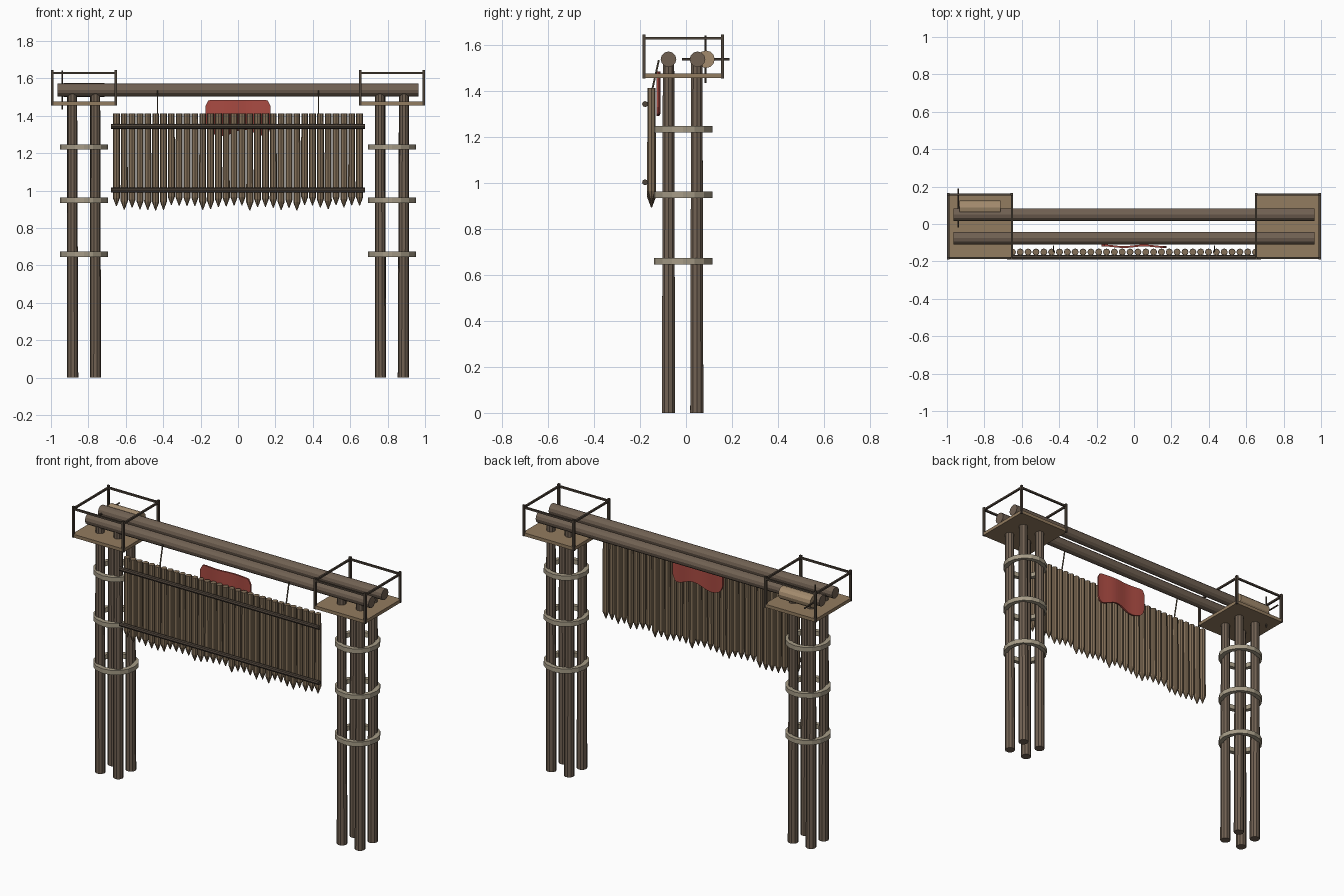
import bpy, bmesh, math, random
from mathutils import Vector

random.seed(4)
cube = bpy.data.objects.get("Cube")
if cube:
    bpy.data.objects.remove(cube)


def material(name, r, g, b):
    m = bpy.data.materials.new(name)
    m.use_nodes = True
    m.diffuse_color = (r, g, b, 1)
    m.node_tree.nodes["Principled BSDF"].inputs["Base Color"].default_value = (r, g, b, 1)
    return m


LOG = material("brown log", 0.165, 0.12, 0.086)
DARK = material("dark wood", 0.075, 0.056, 0.041)
PLANK = material("plank wood", 0.29, 0.2, 0.115)
STAKE = material("stake wood", 0.23, 0.162, 0.098)
BAND = material("pale band", 0.38, 0.33, 0.24)
DRUM = material("drum wood", 0.37, 0.26, 0.155)
ROPE = material("rope", 0.15, 0.12, 0.08)
RED = material("red cloth", 0.4, 0.07, 0.055)


def finish(name, bm, mat):
    bmesh.ops.recalc_face_normals(bm, faces=bm.faces)
    me = bpy.data.meshes.new(name)
    bm.to_mesh(me)
    bm.free()
    me.materials.append(mat)
    ob = bpy.data.objects.new(name, me)
    bpy.context.collection.objects.link(ob)
    return ob


def rod(name, a, b, r1, mat, r2=None, sides=10):
    """Tapered cylinder running from point a to point b."""
    a, b = Vector(a), Vector(b)
    bm = bmesh.new()
    bmesh.ops.create_cone(bm, cap_ends=True, segments=sides, radius1=r1,
                          radius2=r1 if r2 is None else r2, depth=(b - a).length)
    ob = finish(name, bm, mat)
    ob.location = (a + b) / 2
    ob.rotation_euler = (b - a).to_track_quat("Z", "Y").to_euler()


def box(name, centre, size, mat):
    bm = bmesh.new()
    bmesh.ops.create_cube(bm, size=1)
    for v in bm.verts:
        v.co = Vector([c * s for c, s in zip(v.co, size)]) + Vector(centre)
    finish(name, bm, mat)


def lathe(name, profile, centre, mat, sides, closed):
    """Rings of (radius, height) joined around the vertical axis."""
    bm = bmesh.new()
    rings = []
    for r, z in profile:
        rings.append([bm.verts.new((centre[0] + r * math.cos(t), centre[1] + r * math.sin(t), z))
                      for t in (2 * math.pi * i / sides for i in range(sides))])
    pairs = list(zip(rings, rings[1:]))
    if closed:
        pairs.append((rings[-1], rings[0]))
    else:
        bm.faces.new(rings[0])
        bm.faces.new(rings[-1])
    for lo, hi in pairs:
        for i in range(sides):
            j = (i + 1) % sides
            bm.faces.new((lo[i], lo[j], hi[j], hi[i]))
    finish(name, bm, mat)


# Two towers: posts, bands, platform and guard rail
MID_Y = -0.012
for side, sx in (("right", -1), ("left", 1)):
    cx = 0.823 * sx
    for dx in (-0.061, 0.061):
        for y in (-0.076, 0.047):
            lean = random.uniform(-0.004, 0.004)
            rod(side + "_tower_post", (cx + dx, y, 0), (cx + dx + lean, y, 1.54), 0.03, LOG, 0.026)
    for z in (0.66, 0.948, 1.233):
        lathe(side + "_tower_band", [(0.1, z - 0.014), (0.128, z - 0.014),
                                     (0.128, z + 0.014), (0.1, z + 0.014)],
              (cx, MID_Y), BAND, 16, True)
    box(side + "_platform", (cx, MID_Y, 1.466), (0.35, 0.35, 0.02), PLANK)
    h = 0.17
    for ex in (-h, h):
        for ey in (-h, h):
            box(side + "_rail_post", (cx + ex, MID_Y + ey, 1.55), (0.013, 0.013, 0.19), DARK)
        box(side + "_side_rail", (cx + ex, MID_Y, 1.63), (0.011, 2 * h, 0.011), DARK)
        box(side + "_long_rail", (cx, MID_Y + ex, 1.63), (2 * h, 0.011, 0.011), DARK)

# Twin beams spanning the towers
for name, y in (("front_beam", -0.076), ("back_beam", 0.05)):
    rod(name, (-0.965, y, 1.538), (0.965, y, 1.538), 0.034, LOG, sides=12)

# Winch drum with crossed handles
rod("winch_drum", (-0.932, 0.087, 1.538), (-0.715, 0.087, 1.538), 0.038, DRUM, sides=12)
rod("winch_axle", (-0.945, 0.087, 1.538), (-0.93, 0.087, 1.538), 0.008, DARK)
rod("winch_handle_flat", (-0.94, -0.018, 1.538), (-0.94, 0.19, 1.538), 0.005, DARK, sides=6)
rod("winch_handle_upright", (-0.94, 0.085, 1.435), (-0.94, 0.085, 1.642), 0.005, DARK, sides=6)

# Hanging gate of pointed stakes
COUNT = 32
for i in range(COUNT):
    x = -0.65 + 1.3 * i / (COUNT - 1)
    tip = random.uniform(0.89, 0.925)
    lathe("gate_stake", [(0.002, tip), (0.019, tip + 0.045), (0.018, 1.413)],
          (x, -0.15), STAKE, 8, False)
for z in (1.343, 1.003):
    rod("gate_crossbar", (-0.678, -0.178, z), (0.678, -0.178, z), 0.013, DARK, sides=8)
for x in (-0.43, 0.43):
    rod("gate_rope", (x, -0.148, 1.4), (x, -0.118, 1.535), 0.004, ROPE, sides=6)

# Red cloth with rounded top corners and a wavy hem
bm = bmesh.new()
columns = []
N = 24
for i in range(N + 1):
    u = 2 * i / N - 1
    corner = min(1, max(0, abs(u) - 0.85) / 0.15)
    top = 1.485 - 0.03 * (1 - math.sqrt(1 - corner * corner))
    hem = 1.308 - 0.016 * math.cos(4.6 * (u + 0.5)) + 0.035 * corner ** 2
    y = -0.119 + 0.004 * math.sin(5 * u)
    columns.append([[bm.verts.new((0.173 * u, y + d, z)) for z in (hem, top)]
                    for d in (-0.005, 0.005)])
for (af, ab), (bf, bb) in zip(columns, columns[1:]):
    bm.faces.new((af[0], bf[0], bf[1], af[1]))
    bm.faces.new((ab[0], ab[1], bb[1], bb[0]))
    bm.faces.new((af[1], bf[1], bb[1], ab[1]))
    bm.faces.new((af[0], ab[0], bb[0], bf[0]))
for f, b in (columns[0], columns[-1]):
    bm.faces.new((f[0], f[1], b[1], b[0]))
finish("red_cloth", bm, RED)
